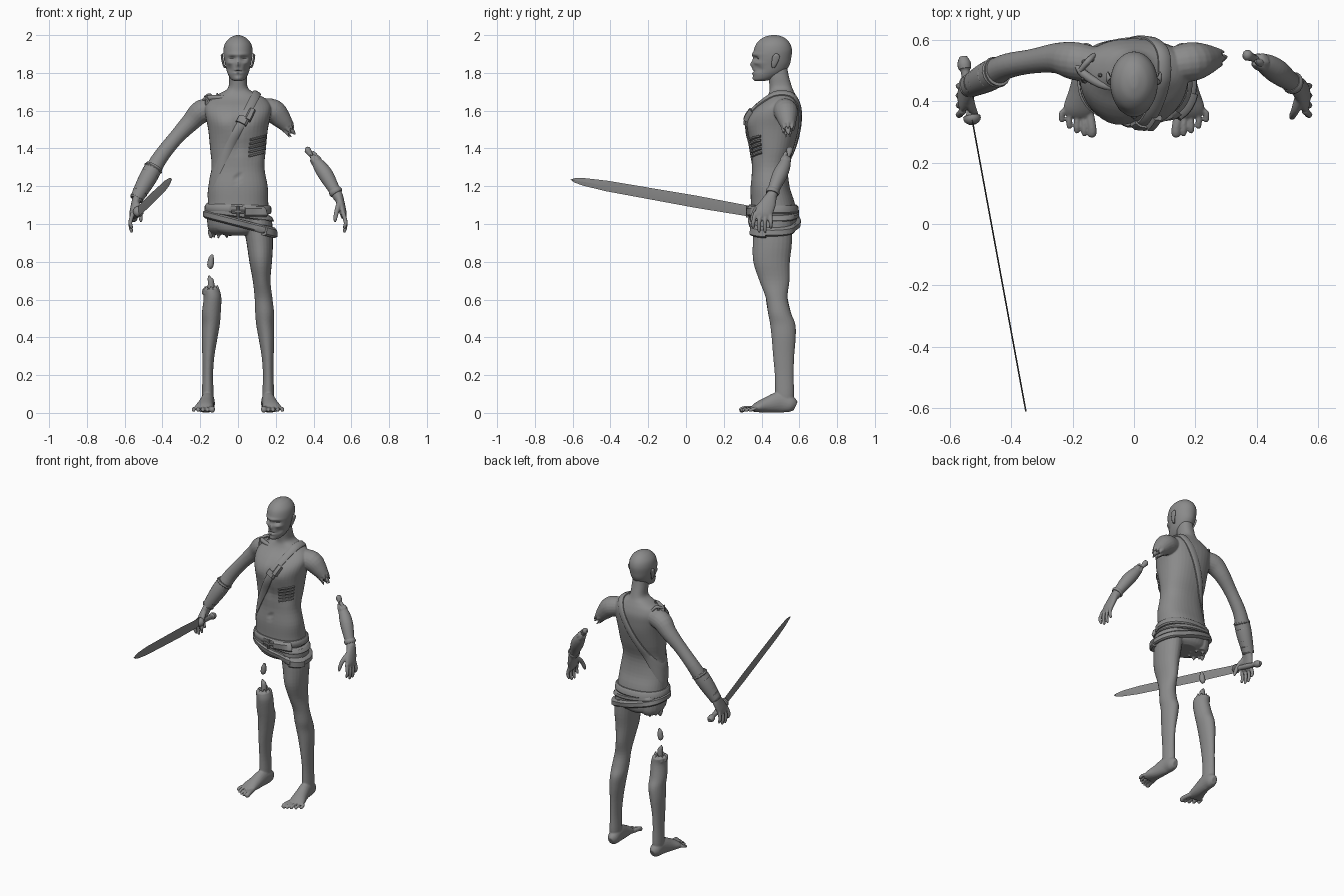
import bpy, bmesh, math, random
from mathutils import Vector
from mathutils.bvhtree import BVHTree

random.seed(4)
X, Y, Z = Vector((1, 0, 0)), Vector((0, 1, 0)), Vector((0, 0, 1))
dark = bpy.data.materials.new("dark_grey")
dark.diffuse_color = (.26, .26, .26, 1)


def loft(bm, secs, n=20, ref=Y, flat=False, p=2.0, steps=4):
    """Closed tube through sections (x, y, z, a[, b]), smoothly interpolated."""
    S = [tuple(s) + ((s[3],) if len(s) == 4 else ()) for s in secs]
    P = []
    for i in range(len(S) - 1):
        a, b, c, d = S[max(i - 1, 0)], S[i], S[i + 1], S[min(i + 2, len(S) - 1)]
        for k in range(steps):
            t = k / steps
            P.append([.5 * (2 * B + (C - A) * t + (2 * A - 5 * B + 4 * C - D) * t * t
                            + (3 * B - A - 3 * C + D) * t ** 3) for A, B, C, D in zip(a, b, c, d)])
    P.append(S[-1])
    rings = []
    for i, s in enumerate(P):
        u, v = X, Y
        if not flat:
            t = Vector(P[min(i + 1, len(P) - 1)][:3]) - Vector(P[max(i - 1, 0)][:3])
            u = t.cross(ref).normalized()
            v = u.cross(t).normalized()
        ring = []
        for k in range(n):
            c, w = math.cos(math.tau * k / n), math.sin(math.tau * k / n)
            c, w = [math.copysign(abs(q) ** (2 / p), q) for q in (c, w)]
            ring.append(bm.verts.new(Vector(s[:3]) + u * c * max(s[3], .001) + v * w * max(s[4], .001)))
        rings.append(ring)
    for r, q in zip(rings, rings[1:]):
        for k in range(n):
            bm.faces.new((r[k], r[(k + 1) % n], q[(k + 1) % n], q[k]))
    bm.faces.new(rings[0])
    bm.faces.new(rings[-1])


def dent(bm, dents, ymax):
    """Push the front surface in or out with soft bumps (x, z, sx, sz, amount)."""
    for v in bm.verts:
        if v.co.y < ymax:
            x, z = v.co.x, v.co.z
            v.co.y += sum(m * math.exp(-((x - a) / sx) ** 2 - ((z - b) / sz) ** 2)
                          for a, b, sx, sz, m in dents)


def band(bm, bvh, c, u, w, th, a0=0, a1=360, n=72, v=Y):
    """Rounded strap lying on the body where the plane (c; u, v) cuts it."""
    c, u = Vector(c), Vector(u).normalized()
    nrm = u.cross(v)
    full = a1 - a0 == 360
    dist = []
    for i in range(n):
        t = math.radians(a0 + (a1 - a0) * i / (n if full else n - 1))
        d = u * math.cos(t) + v * math.sin(t)
        row = []
        for s in (-1, 1):
            o = c + nrm * s * w / 2
            hit = bvh.ray_cast(o + d * .6, -d)[0]
            row.append((hit - o).length if hit else .13)
        dist.append((d, row))
    rings = []
    for i, (d, row) in enumerate(dist):
        near = [dist[(i + k) % n if full else min(max(i + k, 0), n - 1)][1] for k in (-2, -1, 0, 1, 2)]
        r0, r1 = [max(sum(q[s] for q in near) / 5, row[s]) for s in (0, 1)]
        rings.append([bm.verts.new(c + nrm * (s - .5) * w + d * (r0 + (r1 - r0) * s + off)) for s, off in
                      ((0, -.008), (0, .5 * th), (.2, th), (.8, th), (1, .5 * th), (1, -.008))])
    for i in range(n if full else n - 1):
        q = rings[(i + 1) % n]
        for k in range(6):
            bm.faces.new((rings[i][k], rings[i][(k + 1) % 6], q[(k + 1) % 6], q[k]))
    if not full:
        bm.faces.new(rings[0])
        bm.faces.new(rings[-1])


def shards(bm, c, d, rad, count, length):
    """Ragged spikes around a break."""
    c, d = Vector(c), Vector(d).normalized()
    u = d.cross(Y).normalized()
    v = u.cross(d)
    for k in range(count):
        t = math.tau * k / count
        o = c + (u * math.cos(t) + v * math.sin(t)) * rad
        tip = o + d * length * random.uniform(.4, 1) + u * random.uniform(-.008, .008)
        loft(bm, [(*(o - d * .02), .016), (*o, .013), (*tip, .003)], n=8, steps=2)


def hand(bm, s):
    loft(bm, [(s * .53, .452, 1.15, .026, .03), (s * .543, .435, 1.11, .022, .042),
              (s * .556, .412, 1.06, .019, .048), (s * .56, .405, 1.035, .013, .044)], n=16)
    for k, end in enumerate((.975, .955, .955, .975)):
        y, y2 = .368 + k * .026, .356 + k * .031
        loft(bm, [(s * .556, y, 1.06, .012), (s * .57, y2, 1.01, .011),
                  (s * .565, y2, end + .012, .0095), (s * .56, y2, end, .005)], n=10)
    loft(bm, [(s * .54, .41, 1.11, .018), (s * .525, .37, 1.075, .014),
              (s * .515, .35, 1.03, .011), (s * .515, .345, 1.01, .005)], n=10)


def foot(bm, s):
    loft(bm, [(s * .156, .58, .035, .018, .025), (s * .157, .555, .045, .034, .043), (s * .16, .5, .057, .036, .056),
              (s * .17, .43, .042, .042, .042), (s * .18, .38, .03, .049, .028),
              (s * .184, .352, .02, .044, .016)], ref=Z)
    for k in range(5):
        x, x2, r = .147 + k * .019, .137 + k * .0245, .015 if k == 0 else .0095
        y = .283 + .003 * k * k
        loft(bm, [(s * x, .37, .024, r), (s * x2, y + .03, .022, r), (s * x2, y + .008, .014, r),
                  (s * x2, y, .011, r * .5)], n=10, ref=Z)


def finish(name, bm, remesh=0, angle=40):
    bmesh.ops.recalc_face_normals(bm, faces=bm.faces[:])
    me = bpy.data.meshes.new(name)
    bm.to_mesh(me)
    me.materials.append(dark)
    ob = bpy.data.objects.new(name, me)
    bpy.context.collection.objects.link(ob)
    if remesh:
        m = ob.modifiers.new("fuse", 'REMESH')
        m.mode, m.voxel_size, m.use_smooth_shade = 'VOXEL', remesh, True
        s = ob.modifiers.new("soften", 'SMOOTH')
        s.factor, s.iterations = .5, 3
    else:
        bpy.ops.object.select_all(action='DESELECT')
        ob.select_set(True)
        bpy.context.view_layer.objects.active = ob
        bpy.ops.object.shade_smooth_by_angle(angle=math.radians(angle))


# trunk, whole leg and thigh stump
body = bmesh.new()
loft(body, [(0, .475, .94, .07, .08), (0, .472, .97, .14, .11), (0, .465, 1.05, .162, .12), (0, .458, 1.12, .16, .115),
            (0, .445, 1.2, .157, .103), (0, .445, 1.3, .14, .096), (0, .455, 1.4, .148, .115), (0, .46, 1.5, .158, .135),
            (0, .467, 1.57, .172, .136), (0, .485, 1.62, .175, .118), (0, .503, 1.66, .15, .088),
            (0, .507, 1.69, .1, .07), (0, .503, 1.72, .053, .06), (0, .49, 1.78, .047, .055), (0, .48, 1.83, .045, .055)],
     n=40, flat=True, p=2.3)
dent(body, [(-.08, 1.53, .05, .04, -.008), (.08, 1.53, .05, .04, -.008), (0, 1.5, .012, .1, .008),
            (0, 1.24, .012, .014, .012), (.1, 1.39, .04, .05, .012), (0, 1.4, .06, .04, .008)], .45)
leg = [(.1, .46, 1.04, .08, .105), (.115, .457, .9, .07, .104), (.12, .453, .8, .06, .097), (.125, .468, .7, .047, .08),
       (.135, .48, .61, .047, .058), (.141, .495, .53, .05, .061), (.143, .512, .47, .047, .067),
       (.15, .517, .4, .042, .064), (.157, .517, .3, .032, .056), (.16, .52, .2, .028, .05),
       (.16, .522, .1, .031, .05), (.16, .52, .04, .028, .045)]
loft(body, leg, n=24, flat=True)
loft(body, [(-.09, .47, 1.05, .075, .105), (-.09, .48, .98, .07, .095), (-.09, .495, .945, .05, .065)], flat=True)
skin = BVHTree.FromBMesh(body)

# arms, hand and foot
foot(body, 1)
loft(body, [(-.11, .515, 1.61, .055), (-.19, .53, 1.597, .062), (-.25, .54, 1.54, .05), (-.33, .53, 1.455, .04),
            (-.41, .515, 1.355, .041), (-.46, .49, 1.27, .044), (-.505, .465, 1.2, .037), (-.535, .45, 1.14, .028)])
hand(body, -1)
loft(body, [(.11, .515, 1.61, .055), (.185, .528, 1.597, .064), (.23, .535, 1.555, .052), (.262, .54, 1.515, .036)])
shards(body, (.262, .54, 1.515), (.6, 0, -.7), .026, 7, .06)
shards(body, (-.09, .49, .95), (0, 0, -1), .045, 7, .03)
finish("body", body, .0045)

# head with sunken face and ears
head = bmesh.new()
loft(head, [(0, .39, 1.757, .018, .025), (0, .41, 1.768, .038, .052), (0, .435, 1.80, .056, .082),
            (0, .45, 1.84, .067, .097), (0, .455, 1.88, .075, .102), (0, .46, 1.92, .077, .101), (0, .462, 1.955, .069, .089),
            (0, .464, 1.983, .046, .062), (0, .465, 1.997, .018, .028), (0, .465, 2.0, .003, .005)],
     n=64, steps=8, flat=True)
dents = [(0, 1.898, .055, .009, -.007), (0, 1.845, .01, .016, -.013), (0, 1.808, .026, .004, .008),
         (0, 1.797, .02, .005, -.004), (0, 1.77, .02, .01, -.005)]
for s in (-1, 1):
    dents += [(s * .031, 1.876, .017, .011, .02), (s * .045, 1.82, .014, .018, .013), (s * .048, 1.852, .016, .009, -.008)]
dent(head, dents, .44)
for s in (-1, 1):
    loft(head, [(s * .068, .462, 1.825, .006, .007), (s * .077, .467, 1.845, .006, .014), (s * .084, .476, 1.88, .006, .02),
                (s * .085, .478, 1.895, .006, .014), (s * .08, .477, 1.902, .003, .006)], flat=True)
finish("head", head)

# severed lower leg and forearm
cut = bmesh.new()
loft(cut, [(-.143, .48, .655, .045, .055)] + [(-x, y, z, a, b) for x, y, z, a, b in leg[4:]], n=24, flat=True)
foot(cut, -1)
shards(cut, (-.143, .48, .65), (0, 0, 1), .034, 8, .03)
finish("severed_leg", cut, .0045)
arm = bmesh.new()
loft(arm, [(.405, .53, 1.345, .022), (.43, .52, 1.31, .034), (.465, .497, 1.26, .04), (.505, .467, 1.19, .032),
           (.532, .452, 1.14, .027)])
shards(arm, (.405, .53, 1.345), (-.6, .2, .7), .016, 6, .03)
hand(arm, 1)
finish("severed_forearm", arm, .0045)

# broken bones, exposed ribs and torn shoulder
bones = bmesh.new()
for path in ([(.43, .52, 1.31, .013), (.39, .54, 1.36, .012), (.368, .55, 1.392, .018), (.358, .553, 1.4, .008)],
             [(.44, .515, 1.30, .012), (.41, .525, 1.36, .013), (.395, .53, 1.385, .004)],
             [(.24, .54, 1.54, .016), (.28, .54, 1.5, .015), (.302, .545, 1.475, .004)],
             [(-.142, .48, .6, .02), (-.143, .48, .69, .017), (-.15, .48, .71, .012), (-.153, .48, .728, .003)],
             [(-.156, .48, .768, .01), (-.147, .48, .78, .017), (-.142, .48, .815, .015), (-.136, .48, .838, .006)],
             [(-.13, .48, 1.0, .022), (-.14, .48, .95, .019), (-.145, .48, .925, .004)],
             [(-.05, .44, 1.665, .01), (-.11, .455, 1.67, .013), (-.165, .49, 1.665, .014), (-.19, .52, 1.65, .006)],
             [(-.13, .55, 1.66, .008), (-.15, .53, 1.682, .01), (-.175, .5, 1.67, .008)]):
    loft(bones, path, n=10)
for k in range(5):
    band(bones, skin, (0, .455, 1.345 + k * .021), (1, 0, .25), .012, .012, -60, -22, 16)
shards(bones, (-.14, .5, 1.655), (-.2, 0, 1), .035, 7, .035)
finish("bones", bones)

# chest strap with buckle and loose end, hip belts
strap = bmesh.new()
band(strap, skin, (-.01, .46, 1.48), (.46, 0, .89), .045, .013)
band(strap, skin, (-.01, .46, 1.48), (.46, 0, .89), .06, .022, 292, 305, 8)
band(strap, skin, (.018, .46, 1.48), (.42, 0, .9), .035, .024, -62, -40, 10)
finish("chest_strap", strap)
belts = bmesh.new()
band(belts, skin, (0, .465, 1.08), (1, 0, -.03), .045, .015)
band(belts, skin, (0, .465, 1.065), (1, 0, 0), .055, .026, -75, -35, 14)
band(belts, skin, (.005, .465, 1.005), (.97, 0, -.25), .042, .022)
band(belts, skin, (.005, .465, 1.0), (.97, 0, -.24), .055, .03, -40, -12, 10)
band(belts, skin, (0, .465, 1.05), (.97, 0, -.12), .03, .014)
for tip in ((.035, 1.066), (-.035, 1.066), (0, 1.095), (0, 1.035)):
    loft(belts, [(0, .325, 1.064, .008), (tip[0], .328, tip[1], .009)], n=8, steps=1)
finish("belts", belts)

# forearm guard with lacing, and wrist band
guard = bmesh.new()
a, b = Vector((-.443, .497, 1.305)), Vector((-.54, .447, 1.13))
loft(guard, [(*a, .047, .049), (*a.lerp(b, .4), .047, .049), (*b, .034, .037)], n=20)
for k in range(6):
    p, q = a.lerp(b, .03 + k * .18), a.lerp(b, .09 + k * .18)
    r = .052 - .0027 * k
    loft(guard, [(*p, r - .004), (*p.lerp(q, .5), r), (*q, r - .004)], n=16, steps=2)
loft(guard, [(.511, .463, 1.18, .033), (.517, .459, 1.17, .037), (.523, .456, 1.16, .033)])
finish("arm_guards", guard)

# sword
hilt, tip = Vector((-.526, .335, 1.068)), Vector((-.352, -.61, 1.235))
blade = bmesh.new()
loft(blade, [(*hilt.lerp(tip, t), .0025, w) for t, w in ((0, .028), (.3, .032), (.8, .028), (.93, .02), (.98, .011), (1, .001))],
     n=4, ref=Z, steps=1)
finish("sword_blade", blade, angle=10)
grip = bmesh.new()
end = Vector((-.555, .535, 1.03))
loft(grip, [(*hilt.lerp(end, t), r) for t, r in ((-.05, .012), (0, .026), (.08, .028), (.14, .015), (.5, .017), (.8, .014),
                                                  (.85, .02), (.95, .022), (1.05, .012))], n=16, ref=Z, steps=2)
finish("sword_hilt", grip)
